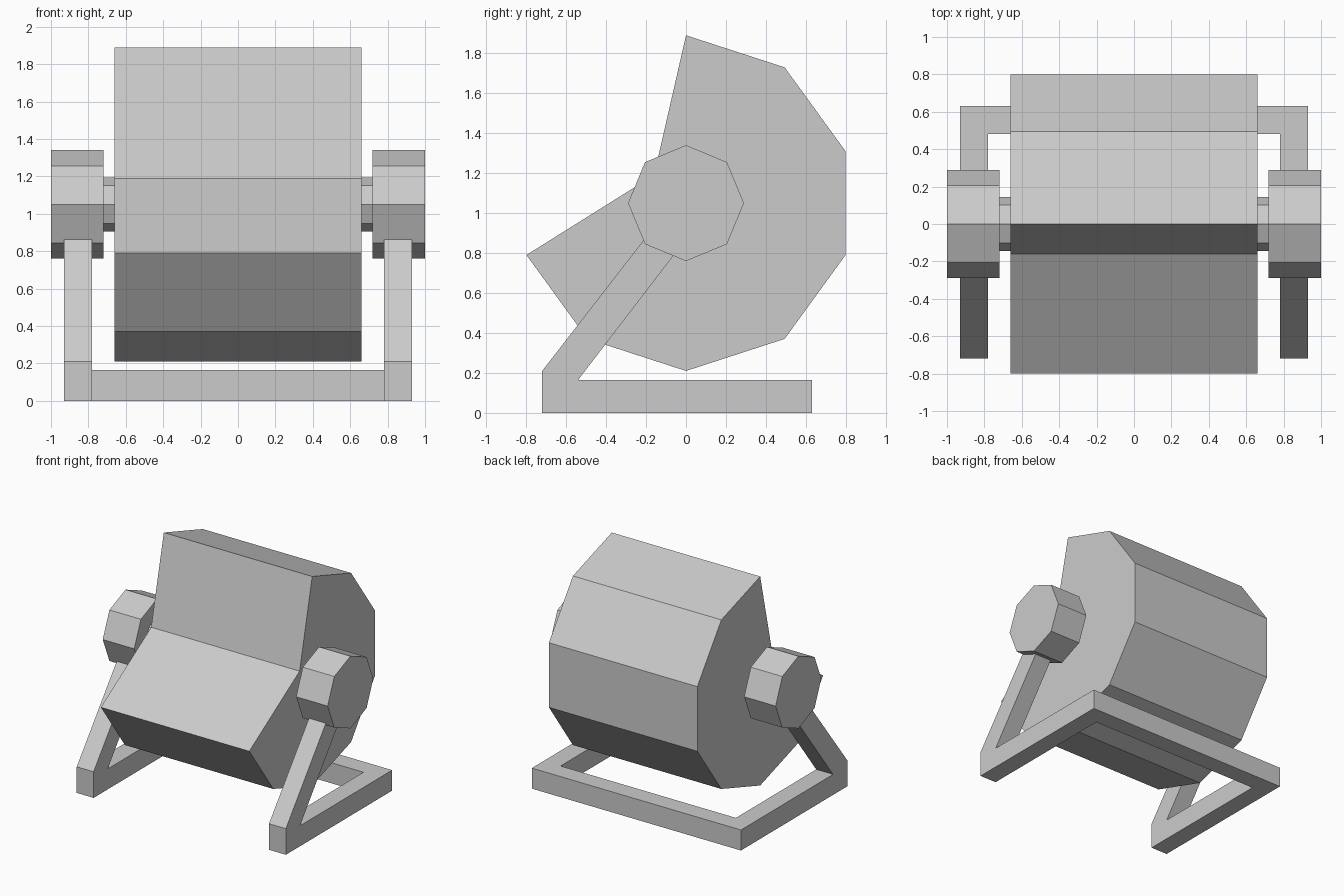
import bpy, bmesh
from math import cos, sin, pi

if "Cube" in bpy.data.objects:
    bpy.data.objects.remove(bpy.data.objects["Cube"])

AXIS_Z = 1.05


def prism(name, profile, x0, x1, mirror=False, caps=True):
    """Extrude a (y, z) profile from x0 to x1, optionally mirrored across x = 0."""
    bm = bmesh.new()
    a = [bm.verts.new((x0, y, z)) for y, z in profile]
    b = [bm.verts.new((x1, y, z)) for y, z in profile]
    n = len(profile)
    for i in range(n):
        j = (i + 1) % n
        bm.faces.new((a[i], a[j], b[j], b[i]))
    if caps:
        bm.faces.new(a)
        bm.faces.new(b)
    bmesh.ops.recalc_face_normals(bm, faces=bm.faces)
    mesh = bpy.data.meshes.new(name)
    bm.to_mesh(mesh)
    bm.free()
    obj = bpy.data.objects.new(name, mesh)
    bpy.context.collection.objects.link(obj)
    if mirror:
        obj.modifiers.new("Mirror", 'MIRROR').use_axis[0] = True
    return obj


def ring(r, sides, start=0, count=None):
    """Points of a regular polygon around the axle, clockwise from the top."""
    return [(r * sin(2 * pi * i / sides), AXIS_Z + r * cos(2 * pi * i / sides))
            for i in range(start, start + (count or sides))]


# Ten-sided drum with a notch cut into the upper front
prism("drum", ring(0.84, 10, 0, 8) + [(-0.16, 1.19)], -0.66, 0.66)

# Axle stubs and octagonal side knobs
prism("axle_stub", ring(0.145, 8), 0.66, 0.72, mirror=True)
prism("side_knob", ring(0.29, 8), 0.72, 1.0, mirror=True)

# Stand: floor rail and sloping leg in one bent piece per side
prism("stand_side", [(-0.72, 0), (0.63, 0), (0.63, 0.165), (-0.54, 0.165),
                     (-0.03, 0.83), (-0.15, 0.945), (-0.72, 0.21)],
      0.78, 0.93, mirror=True)

# Rear bar joining the two rails
prism("rear_bar", [(0.48, 0), (0.63, 0), (0.63, 0.165), (0.48, 0.165)],
      -0.78, 0.78, caps=False)
